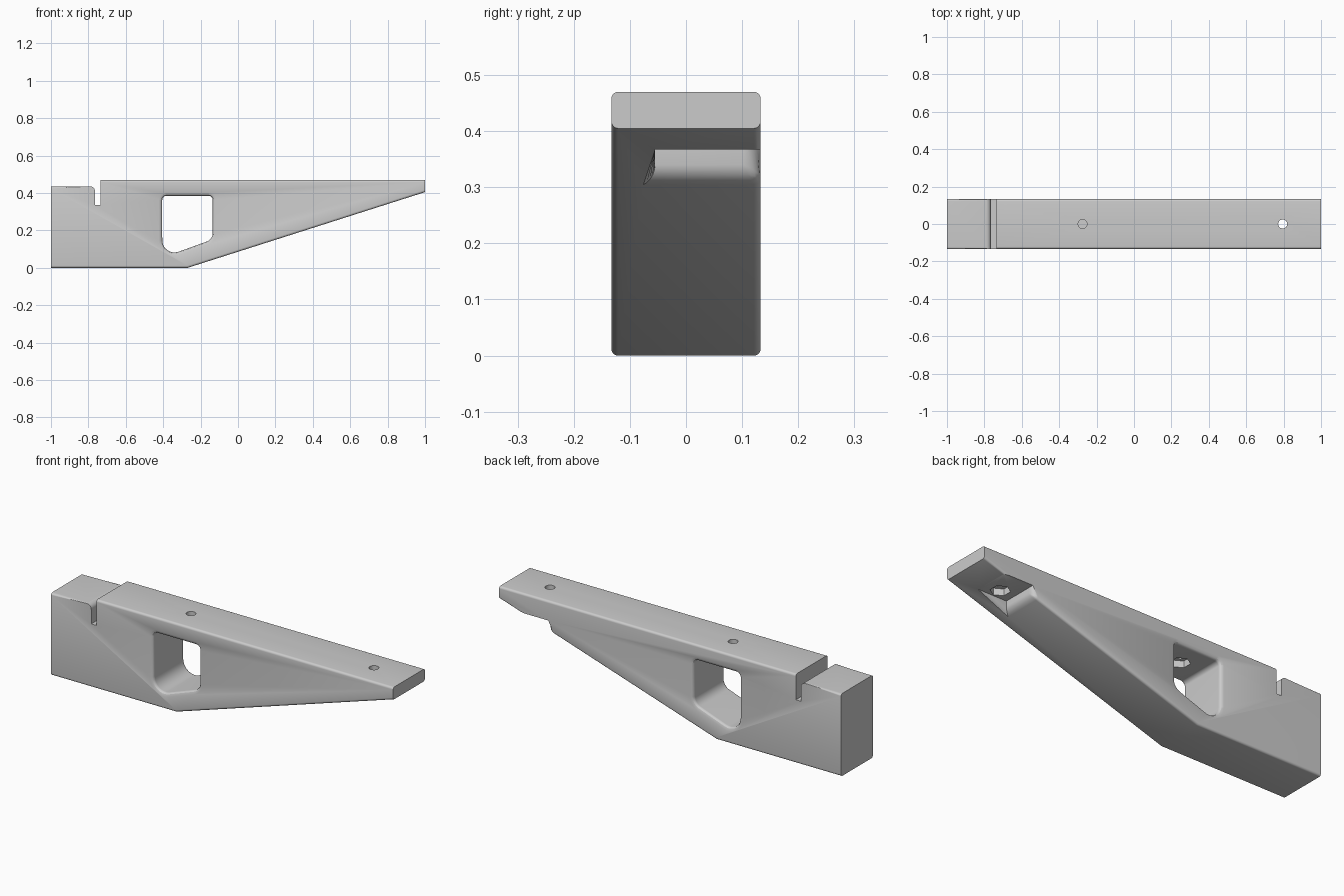
import bpy, bmesh, math
from mathutils import Vector

if "Cube" in bpy.data.objects:
    bpy.data.objects.remove(bpy.data.objects["Cube"], do_unlink=True)

HALF = 0.133          # half thickness of the arm
TOP = 0.47
SLOPE = 0.405 / 1.27  # rise of the tapered underside


def slope_z(x):
    return (x + 0.27) * SLOPE


def rounded(corners, grow=0.0, steps=8):
    """Outline of (x, z, radius) corners, offset outward by grow."""
    loop = []
    for i, (x, z, r) in enumerate(corners):
        p = Vector((x, z))
        if r == 0:
            loop.append(p)
            continue
        a = (Vector(corners[i - 1][:2]) - p).normalized()
        b = (Vector(corners[(i + 1) % len(corners)][:2]) - p).normalized()
        half = a.angle(b) / 2
        centre = p + (a + b).normalized() * r / math.sin(half)
        start = p + a * r / math.tan(half) - centre
        end = p + b * r / math.tan(half) - centre
        for k in range(steps + 1):
            d = start.normalized().slerp(end.normalized(), k / steps)
            loop.append(centre + d * (r + grow))
    return loop


def loft(name, sections):
    """Solid through matching xz outlines placed at given y."""
    bm = bmesh.new()
    rings = [[bm.verts.new((p.x, y, p.y)) for p in loop] for y, loop in sections]
    for r0, r1 in zip(rings, rings[1:]):
        for i in range(len(r0)):
            bm.faces.new((r0[i - 1], r0[i], r1[i], r1[i - 1]))
    bm.faces.new(rings[0])
    bm.faces.new(rings[-1])
    bmesh.ops.recalc_face_normals(bm, faces=bm.faces)
    return finish(name, bm)


def column(name, x, radius, z0, z1, sides):
    bm = bmesh.new()
    bmesh.ops.create_cone(bm, cap_ends=True, segments=sides, radius1=radius,
                          radius2=radius, depth=z1 - z0)
    bmesh.ops.translate(bm, verts=bm.verts, vec=(x, 0, (z0 + z1) / 2))
    return finish(name, bm)


def finish(name, bm):
    mesh = bpy.data.meshes.new(name)
    bm.to_mesh(mesh)
    bm.free()
    obj = bpy.data.objects.new(name, mesh)
    bpy.context.collection.objects.link(obj)
    return obj


def apply(obj, mod):
    bpy.ops.object.select_all(action='DESELECT')
    bpy.context.view_layer.objects.active = obj
    obj.select_set(True)
    bpy.ops.object.modifier_apply(modifier=mod.name)


def cut(obj, cutter):
    mod = obj.modifiers.new("cut", 'BOOLEAN')
    mod.operation = 'DIFFERENCE'
    mod.solver = 'EXACT'
    mod.object = cutter
    apply(obj, mod)
    bpy.data.objects.remove(cutter, do_unlink=True)


# Tapered arm with the slot in its top
profile = rounded([(-1, 0, 0), (-0.27, 0, 0), (1, 0.405, 0), (1, TOP, 0),
                   (-0.735, TOP, 0), (-0.735, 0.335, 0), (-0.765, 0.335, 0),
                   (-0.765, 0.436, 0.025), (-1, 0.436, 0)])
arm = loft("bracket_arm", [(-HALF, profile), (HALF, profile)])

# Nut pocket in the underside, open to the back
P0, CEIL, WALL = 0.713, 0.367, -0.055
P1 = CEIL / SLOPE - 0.27
pocket = rounded([(P0, 0.1, 0), (P1 + 0.001, 0.1, 0), (P1 + 0.001, CEIL, 0), (P0, CEIL, 0)])
cut(arm, loft("pocket_cutter", [(WALL, pocket), (0.3, pocket)]))

# Rounded long edges and a softer pocket mouth
bm = bmesh.new()
bm.from_mesh(arm.data)
weight = bm.edges.layers.float.new("bevel_weight_edge")


def near(a, b):
    return abs(a - b) < 0.002


for e in bm.edges:
    p, q = (v.co for v in e.verts)
    mid = (p + q) / 2
    on_slope = all(near(c.z, slope_z(c.x)) for c in (p, q))
    side = near(abs(p.y), HALF) and near(p.y, q.y)
    if side and abs(p.x - q.x) > 0.1 and not near(mid.z, CEIL):
        e[weight] = 0.4
    elif near(p.x, P0) and near(q.x, P0) and (on_slope or side):
        e[weight] = 1.0
    elif near(p.y, WALL) and near(q.y, WALL) and on_slope:
        e[weight] = 0.7
bm.to_mesh(arm.data)
bm.free()
bevel = arm.modifiers.new("round", 'BEVEL')
bevel.limit_method = 'WEIGHT'
bevel.width = 0.03
bevel.segments = 5
bevel.use_clamp_overlap = False
apply(arm, bevel)

# Window through the arm, flared at both mouths
window = [(-0.405, 0.055, 0.065), (-0.135, 0.055 + 0.27 * 0.36, 0.05),
          (-0.135, 0.385, 0.022), (-0.405, 0.385, 0.022)]
R = 0.018
flare = [(HALF + 0.02, R)]
for k in range(7):
    t = k / 6 * math.pi / 2
    flare.append((HALF - R * math.sin(t), R * (1 - math.sin(math.acos(1 - math.sin(t))))))
flare += [(-y, g) for y, g in reversed(flare)]
cut(arm, loft("window_cutter", [(y, rounded(window, g)) for y, g in flare]))

# Screw holes with hexagonal nut recesses below
for x, ceiling in ((-0.275, 0.385), (0.795, CEIL)):
    cut(arm, column("hole_cutter", x, 0.024, ceiling - 0.02, TOP + 0.1, 32))
    cut(arm, column("nut_cutter", x, 0.048, ceiling - 0.01, ceiling + 0.035, 6))

# Plain grey finish
grey = bpy.data.materials.new("light_grey")
grey.use_nodes = True
colour = (0.6, 0.6, 0.6, 1)
grey.diffuse_color = colour
grey.node_tree.nodes["Principled BSDF"].inputs["Base Color"].default_value = colour
arm.data.materials.clear()
arm.data.materials.append(grey)

bpy.ops.object.select_all(action='DESELECT')
arm.select_set(True)
bpy.context.view_layer.objects.active = arm
bpy.ops.object.shade_smooth_by_angle(angle=math.radians(30))
